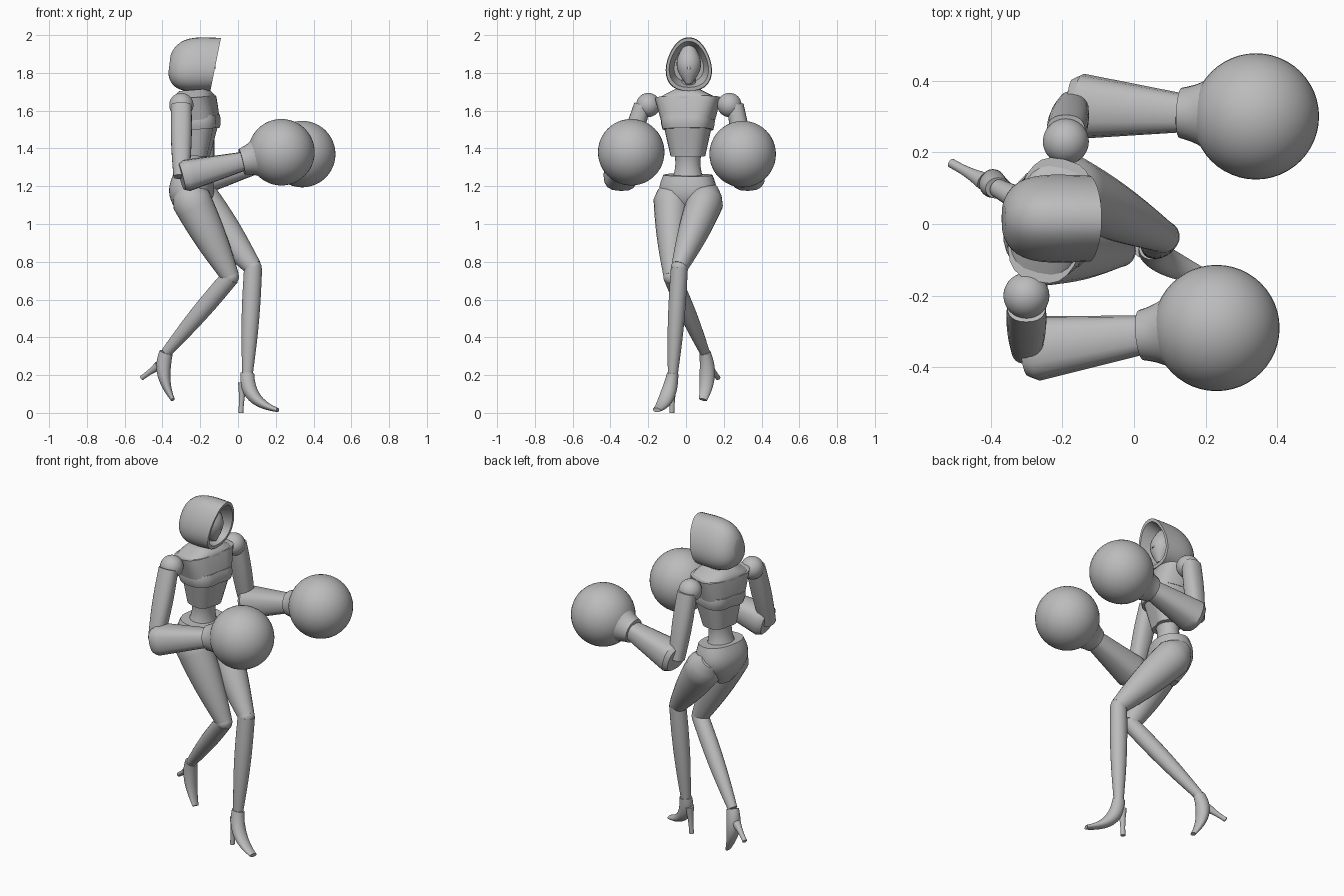
import bpy, bmesh, math
from math import sin, cos, pi
from mathutils import Vector

default_cube = bpy.data.objects.get("Cube")
if default_cube:
    bpy.data.objects.remove(default_cube)

grey = bpy.data.materials.new("plain grey")
grey.use_nodes = True
tone = (0.5, 0.5, 0.5, 1)
grey.diffuse_color = tone
grey.node_tree.nodes["Principled BSDF"].inputs["Base Color"].default_value = tone


def finish(part, name):
    part.name = name
    part.data.materials.append(grey)
    bpy.ops.object.select_all(action="DESELECT")
    part.select_set(True)
    bpy.context.view_layer.objects.active = part
    bpy.ops.object.shade_smooth_by_angle(angle=math.radians(35))


def skin(name, rings):
    """Bridge rings of points into a closed, capped shell."""
    bm = bmesh.new()
    loops = [[bm.verts.new(point) for point in ring] for ring in rings]
    count = len(loops[0])
    for lower, upper in zip(loops, loops[1:]):
        for i in range(count):
            j = (i + 1) % count
            bm.faces.new((lower[i], lower[j], upper[j], upper[i]))
    bm.faces.new(loops[0])
    bm.faces.new(loops[-1])
    bmesh.ops.recalc_face_normals(bm, faces=bm.faces)
    mesh = bpy.data.meshes.new(name)
    bm.to_mesh(mesh)
    bm.free()
    part = bpy.data.objects.new(name, mesh)
    bpy.context.collection.objects.link(part)
    finish(part, name)


def soft_power(value, power):
    return math.copysign(abs(value) ** power, value)


def limb(name, start, end, r_start, r_end, bulge=0, depth=1, depth_end=None, box=1,
         dome=0, bend=None, side=(0, 1, 0), cleft=0, steps=12, count=24):
    """Tapered tube with a swelling middle, on a straight or bent path."""
    start, end = Vector(start), Vector(end)
    bend = Vector(bend) if bend else (start + end) / 2
    depth_end = depth_end or depth
    rings = []
    for step in range(steps + 1):
        t = step / steps
        centre = start * (1 - t) ** 2 + bend * 2 * t * (1 - t) + end * t * t
        along = ((bend - start) * (1 - t) + (end - bend) * t).normalized()
        across = Vector(side)
        across = (across - along * across.dot(along)).normalized()
        forward = across.cross(along)
        radius = r_start + (r_end - r_start) * t + bulge * sin(pi * t)
        if dome:
            radius *= min(1, (t + 0.04) / dome) ** 0.5
        thick = radius * (depth + (depth_end - depth) * t)
        ring = []
        for k in range(count):
            angle = 2 * pi * k / count
            u = soft_power(cos(angle), box)
            v = soft_power(sin(angle), box) * (1 - cleft * math.exp(-16 * u * u))
            ring.append(centre + across * u * radius + forward * v * thick)
        rings.append(ring)
    skin(name, rings)


def ball(name, centre, radius):
    bpy.ops.mesh.primitive_uv_sphere_add(segments=48, ring_count=24,
                                         radius=radius, location=centre)
    finish(bpy.context.object, name)


# Torso, turned slightly towards its right
turn = math.radians(14)
shoulder_line = (sin(turn), cos(turn), 0)


def torso(name, bottom, top, r_bottom, r_top, **shape):
    def spine(z):
        return (-0.22 - 0.08 * abs(z - 1.5), 0.01, z)
    limb(name, spine(bottom), spine(top), r_bottom, r_top, side=shoulder_line, **shape)


torso("collar", 1.66, 1.71, 0.17, 0.07, depth=0.6, depth_end=1, box=0.7)
torso("shoulder_yoke", 1.55, 1.67, 0.14, 0.175, depth=0.85, depth_end=0.6, box=0.7, cleft=0.06)
torso("bust", 1.5, 1.57, 0.13, 0.135, bulge=0.005, depth=0.92, box=0.7, cleft=0.1)
torso("ribs", 1.36, 1.52, 0.09, 0.125, depth=0.88, box=0.75, cleft=0.1)
torso("waist", 1.2, 1.42, 0.1, 0.085, bulge=-0.025, depth=0.88)
torso("pelvis", 1.02, 1.26, 0.04, 0.13, bulge=0.06, depth=0.75, box=0.85)

# Neck, head and small facial features
middle = 0.015
limb("neck", (-0.22, middle, 1.66), (-0.21, middle, 1.8), 0.04, 0.034)
limb("head", (-0.17, middle, 1.74), (-0.2, middle, 1.94), 0.015, 0.03, bulge=0.042)
limb("nose", (-0.127, middle, 1.82), (-0.13, middle, 1.86), 0.009, 0.005)
for sign in (-1, 1):
    limb("brow", (-0.13, middle, 1.86), (-0.15, middle + sign * 0.045, 1.87),
         0.005, 0.005, side=(0, 0, 1))


# Hood: pointed arches from the back to the rim, then folded inwards
def arch(x, scale, lean):
    ring = []
    for k in range(32):
        angle = 2 * pi * k / 32
        u, v = soft_power(cos(angle), 0.85), sin(angle)
        z = 0.152 * scale * v
        ring.append((x + lean * z, middle + 0.127 * scale * u * (1 - 0.22 * v), 1.845 + z))
    return ring


hood = []
for step in range(13):
    t = 0.02 + 0.98 * (step / 12) ** 2
    scale = (1 - (1 - t) ** 4) ** 0.45 * (1 - 0.08 * t)
    hood.append(arch(-0.368 + 0.25 * t, scale, 0.12 + 0.08 * t))
for inset in (0, 0.05, 0.1):
    hood.append(arch(-0.118 - inset, 0.8 - 2 * inset, 0.2))
skin("hood", hood)

# Arms: shoulder ball, upper arm, forearm, cuff and round glove
arms = {
    "right": dict(shoulder=(-0.3, -0.2, 1.63), elbow=(-0.3, -0.35, 1.25),
                  wrist=(0.02, -0.31, 1.33), fist=(0.23, -0.29, 1.38), outward=-0.03),
    "left": dict(shoulder=(-0.19, 0.23, 1.63), elbow=(-0.17, 0.33, 1.25),
                 wrist=(0.13, 0.31, 1.33), fist=(0.34, 0.3, 1.37), outward=0.03),
}
for side, arm in arms.items():
    shoulder, elbow, wrist, fist = (Vector(arm[j]) for j in ("shoulder", "elbow", "wrist", "fist"))
    ball(side + "_shoulder", shoulder, 0.064)
    shoulder.y += arm["outward"]
    limb(side + "_upper_arm", shoulder, elbow, 0.045, 0.042, bulge=0.006, depth=1.2,
         depth_end=1, box=0.85)
    limb(side + "_forearm", elbow, wrist, 0.094, 0.055, depth=0.93, box=0.75, dome=0.06, count=16)
    limb(side + "_cuff", wrist, wrist.lerp(fist, 0.5), 0.07, 0.12, bulge=-0.008)
    ball(side + "_glove", fist, 0.176)

# Legs: thigh, knee and shin
legs = {
    "right": dict(hip=(-0.29, -0.075, 1.21), knee=(-0.04, -0.075, 0.72), ankle=(-0.38, 0.1, 0.32)),
    "left": dict(hip=(-0.25, 0.13, 1.19), knee=(0.08, -0.035, 0.77), ankle=(0.05, -0.07, 0.2)),
}
for side, leg in legs.items():
    limb(side + "_thigh", leg["hip"], leg["knee"], 0.1, 0.044, bulge=0.012, depth=1.08, dome=0.2)
    ball(side + "_knee", leg["knee"], 0.045)
    limb(side + "_shin", leg["knee"], leg["ankle"], 0.045, 0.026, bulge=0.008, depth=1.06)

# Heeled shoes
shoe = dict(r_start=0.03, r_end=0.022, bulge=0.014, depth=1.2, depth_end=0.5)
heel = dict(r_start=0.025, r_end=0.013, bulge=-0.004)
limb("left_shoe", (0.05, -0.07, 0.21), (0.21, -0.155, 0.015), bend=(0.04, -0.09, 0.06), **shoe)
limb("left_heel", (0.025, -0.07, 0.16), (0.015, -0.075, 0), **heel)
limb("right_shoe", (-0.38, 0.1, 0.32), (-0.345, 0.09, 0.07), bend=(-0.42, 0.13, 0.2), **shoe)
limb("right_heel", (-0.42, 0.12, 0.25), (-0.51, 0.17, 0.185), **heel)
